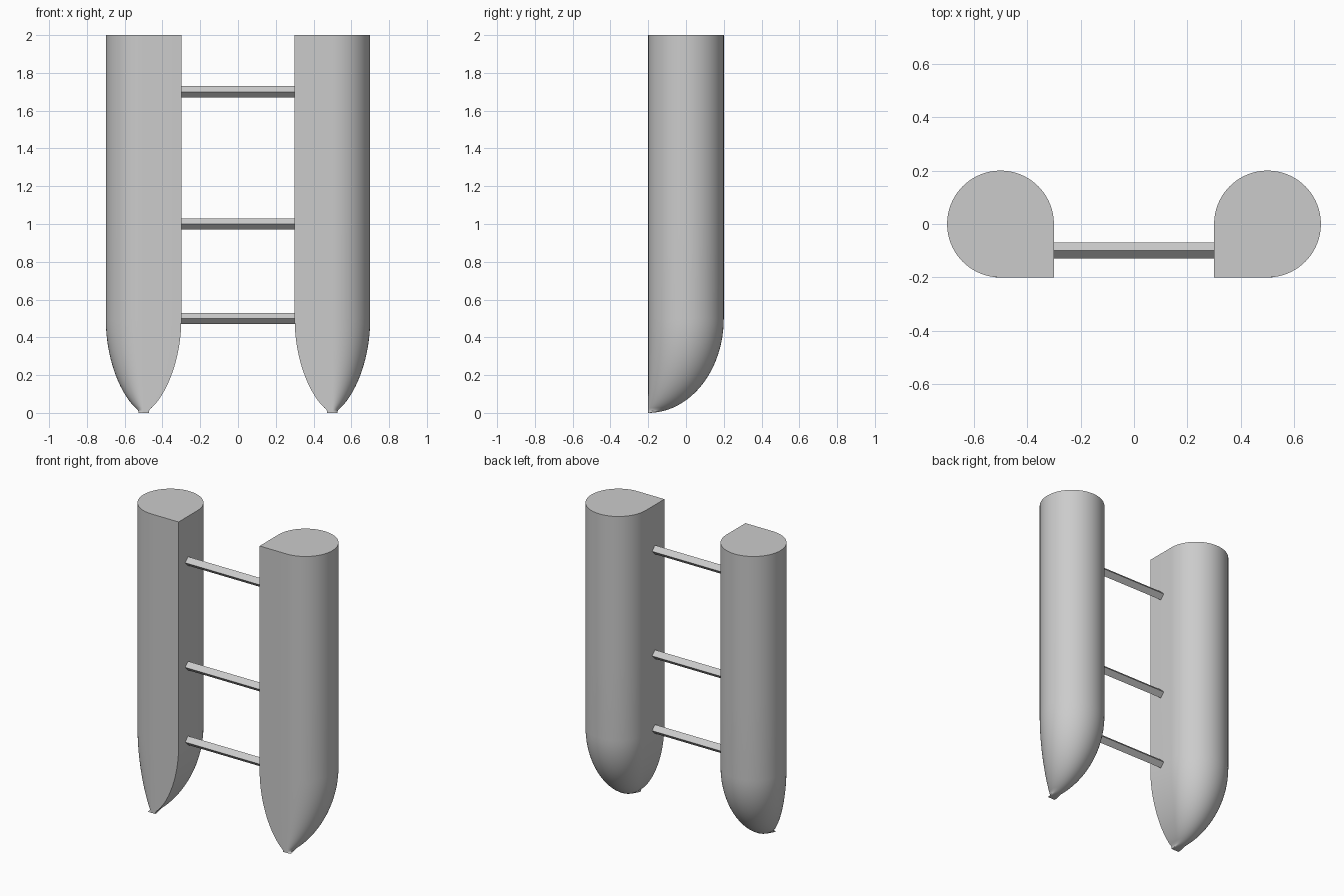
import bpy, bmesh, math

if "Cube" in bpy.data.objects:
    bpy.data.objects.remove(bpy.data.objects["Cube"])


def add_object(name, bm):
    bmesh.ops.recalc_face_normals(bm, faces=bm.faces)
    mesh = bpy.data.meshes.new(name)
    bm.to_mesh(mesh)
    bm.free()
    obj = bpy.data.objects.new(name, mesh)
    bpy.context.collection.objects.link(obj)
    return obj


# Hull section: three quarters of a circle plus one square inner corner
ARC = 54
section = [(0.2 * math.cos(a), 0.2 * math.sin(a))
           for a in (math.pi - i * 1.5 * math.pi / ARC for i in range(ARC + 1))]
section.append((-0.2, -0.2))


def hull(name, side):
    bm = bmesh.new()
    # Sections shrink towards the deck edge to form the pointed bow
    heights = [0.5 * (1 - math.cos(i * math.pi / 48)) for i in range(25)] + [1.0, 1.5, 2.0]
    rings = []
    for z in heights:
        t = max(0.0, 1 - z / 0.5)
        sy = max(0.01, math.sqrt(1 - t * t))
        sx = max(0.14, (1 - t * t) ** 0.68)
        rings.append([bm.verts.new((side * (0.5 + x * sx), -0.2 + (y + 0.2) * sy, z))
                      for x, y in section])
    n = len(section)
    for a, b in zip(rings, rings[1:]):
        for i in range(n):
            j = (i + 1) % n
            bm.faces.new((a[i], a[j], b[j], b[i]))
    bm.faces.new(rings[0])
    bm.faces.new(rings[-1])
    obj = add_object(name, bm)
    bpy.ops.object.select_all(action='DESELECT')
    obj.select_set(True)
    bpy.context.view_layer.objects.active = obj
    bpy.ops.object.shade_smooth_by_angle(angle=math.radians(30))


hull("hull_left", -1)
hull("hull_right", 1)

# Four-sided crossbars set on edge between the hulls
for k, z in enumerate((0.5, 1.0, 1.7)):
    bm = bmesh.new()
    ends = [[bm.verts.new((x, -0.1 + 0.03 * math.cos(q * math.pi / 2),
                           z + 0.03 * math.sin(q * math.pi / 2))) for q in range(4)]
            for x in (-0.302, 0.302)]
    for q in range(4):
        r = (q + 1) % 4
        bm.faces.new((ends[0][q], ends[0][r], ends[1][r], ends[1][q]))
    for end in ends:
        bm.faces.new(end)
    add_object(f"crossbar_{k + 1}", bm)
